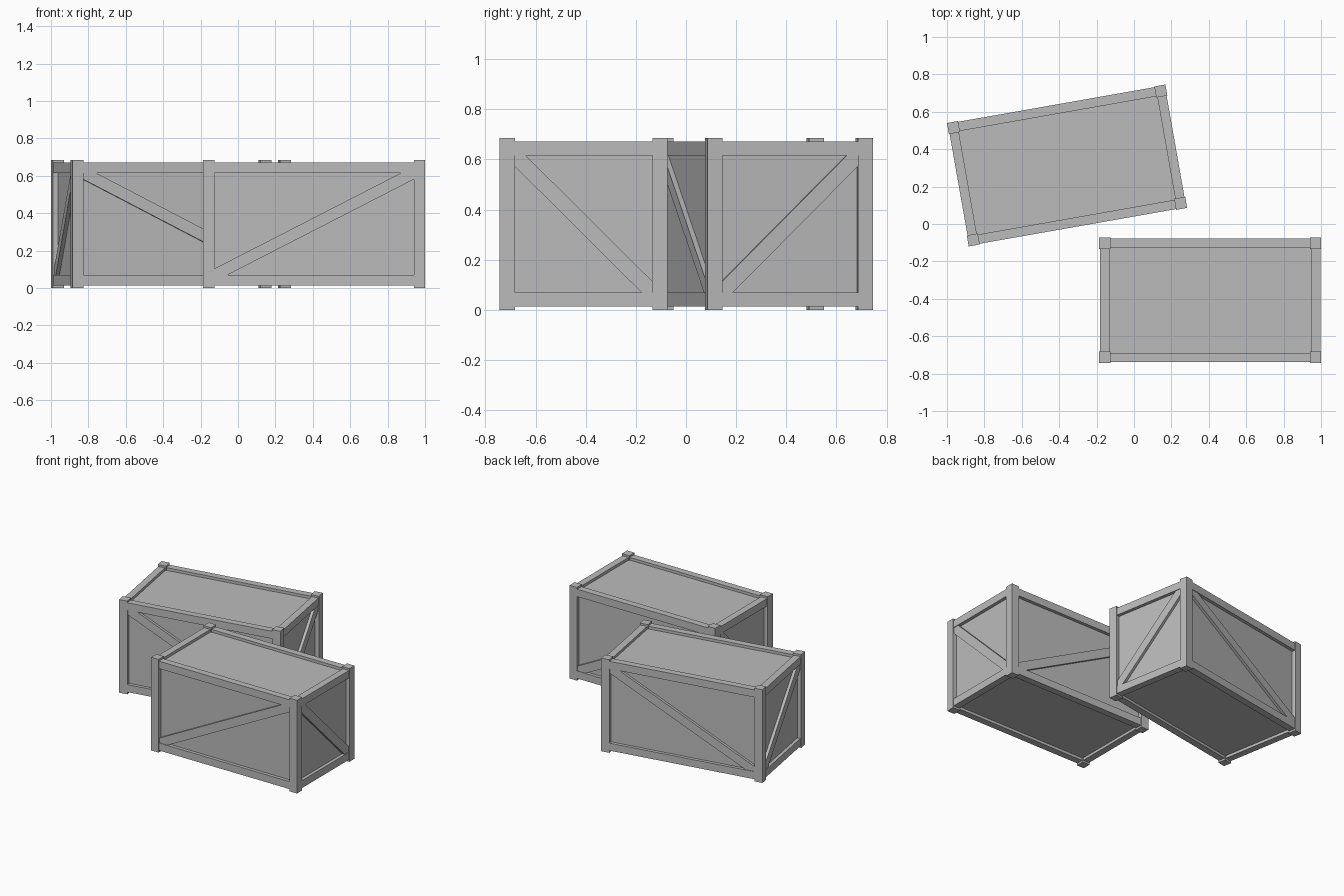
import bpy
import bmesh
from math import radians
from mathutils import Matrix, Vector

cube = bpy.data.objects.get("Cube")
if cube:
    bpy.data.objects.remove(cube, do_unlink=True)

grey = bpy.data.materials.new("plain grey")
grey.use_nodes = True
grey.diffuse_color = (0.5, 0.5, 0.5, 1)
grey.node_tree.nodes["Principled BSDF"].inputs["Base Color"].default_value = grey.diffuse_color

# Crate half sizes and timber dimensions
HX, HY, H = 0.593, 0.335, 0.685
POST = 0.06
RAIL_H, RAIL_D = 0.055, 0.05
RAIL_IN, RAIL_Z = 0.004, 0.014
PANEL_IN = 0.028
BRACE_IN, BRACE_W = 0.008, 0.062


def finish(name, bm, place):
    """Turn a bmesh into a placed, flat-shaded object."""
    bmesh.ops.recalc_face_normals(bm, faces=bm.faces)
    mesh = bpy.data.meshes.new(name)
    bm.to_mesh(mesh)
    bm.free()
    mesh.materials.append(grey)
    obj = bpy.data.objects.new(name, mesh)
    obj.matrix_world = place
    bpy.context.collection.objects.link(obj)


def box(name, low, high, place):
    low, high = Vector(low), Vector(high)
    bm = bmesh.new()
    size = Matrix.Diagonal((*(high - low), 1))
    bmesh.ops.create_cube(bm, size=1, matrix=Matrix.Translation((low + high) / 2) @ size)
    finish(name, bm, place)


def brace(name, half_width, half_depth, turn, lean, place):
    """Diagonal board trimmed to the frame opening of one side."""
    w = half_width - POST
    h = H / 2 - RAIL_Z - RAIL_H
    diagonal = Vector((w, h)).length
    a = BRACE_W / 2 * diagonal / h
    b = BRACE_W / 2 * diagonal / w
    outline = [(-w, -h), (a - w, -h), (w, h - b), (w, h), (w - a, h), (-w, b - h)]
    bm = bmesh.new()
    face = bm.faces.new([bm.verts.new((lean * x, BRACE_IN - half_depth, z + H / 2))
                         for x, z in outline])
    solid = bmesh.ops.extrude_face_region(bm, geom=[face])
    back = [v for v in solid["geom"] if isinstance(v, bmesh.types.BMVert)]
    bmesh.ops.translate(bm, verts=back, vec=(0, PANEL_IN - BRACE_IN, 0))
    finish(name, bm, place @ Matrix.Rotation(radians(turn), 4, "Z"))


def crate(label, place, lean):
    # Recessed panels on all six sides
    px, py = HX - PANEL_IN, HY - PANEL_IN
    pz = RAIL_Z + 0.02
    box(label + "_panels", (-px, -py, pz), (px, py, H - pz), place)

    # Corner posts, standing proud of the rails
    for sx, side in ((-1, "right"), (1, "left")):
        for sy, end in ((-1, "front"), (1, "back")):
            cx, cy = sx * (HX - POST / 2), sy * (HY - POST / 2)
            r = POST / 2
            box(f"{label}_{end}_{side}_post", (cx - r, cy - r, 0), (cx + r, cy + r, H), place)

    # Each side: lower rail, upper rail and a leaning brace
    sides = (("front", 0, HX, HY, lean), ("left", 90, HY, HX, -lean),
             ("back", 180, HX, HY, lean), ("right", 270, HY, HX, -lean))
    for side, turn, width, depth, tilt in sides:
        turned = place @ Matrix.Rotation(radians(turn), 4, "Z")
        for level, z in (("lower", RAIL_Z), ("upper", H - RAIL_Z - RAIL_H)):
            y = RAIL_IN - depth
            box(f"{label}_{side}_{level}_rail", (POST - width, y, z),
                (width - POST, y + RAIL_D, z + RAIL_H), turned)
        brace(f"{label}_{side}_brace", width, depth, turn, tilt, place)


crate("front_crate", Matrix.Translation((0.407, -0.408, 0)), 1)
crate("back_crate", Matrix.Translation((-0.358, 0.313, 0)) @ Matrix.Rotation(radians(10), 4, "Z"), -1)
